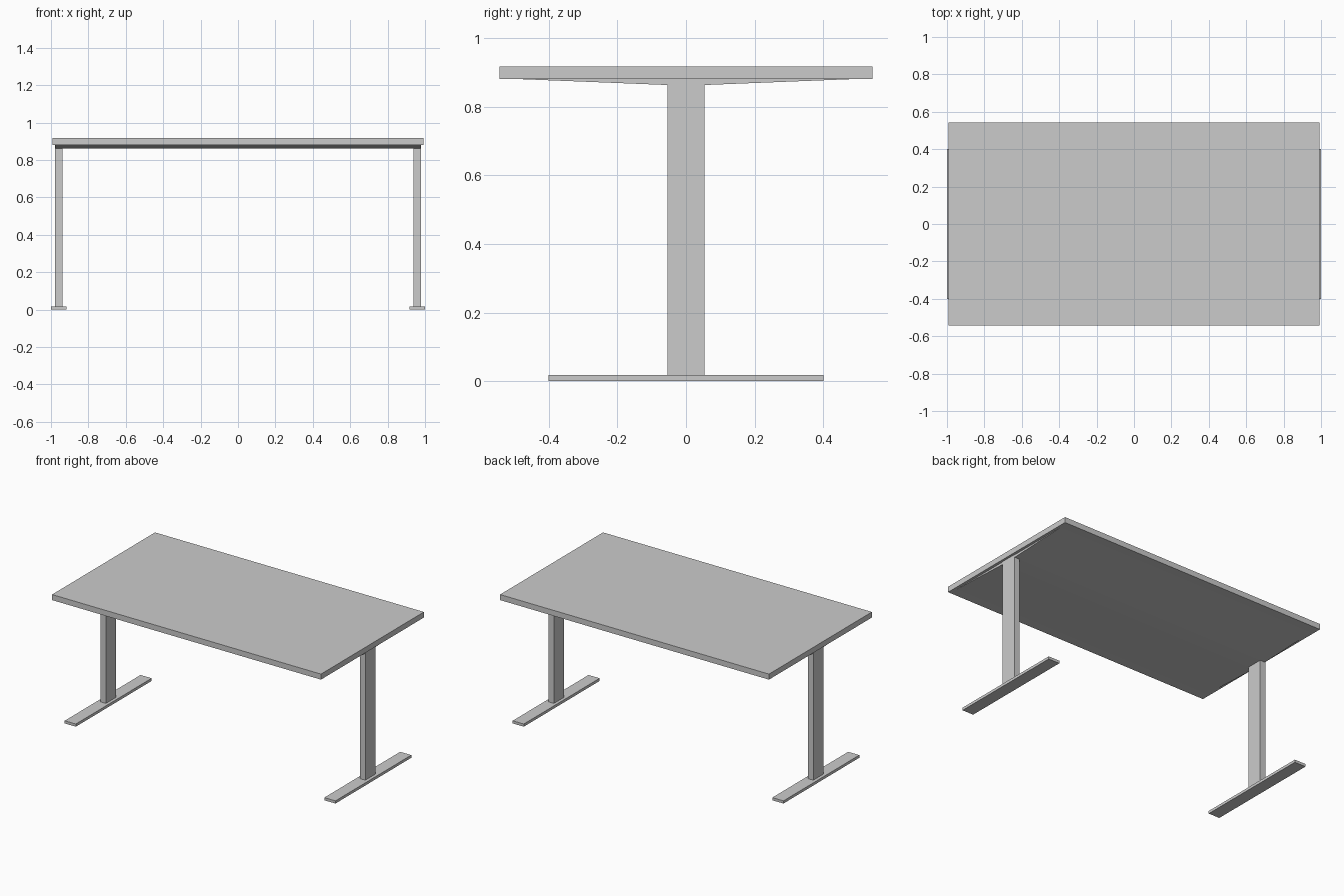
import bpy

if "Cube" in bpy.data.objects:
    bpy.data.objects.remove(bpy.data.objects["Cube"])


def prism(name, profile, x0, x1):
    """Extrude a (y, z) profile along x."""
    n = len(profile)
    verts = [(x, y, z) for x in (x0, x1) for y, z in profile]
    faces = [tuple(reversed(range(n))), tuple(range(n, 2 * n))]
    faces += [(i, (i + 1) % n, n + (i + 1) % n, n + i) for i in range(n)]
    mesh = bpy.data.meshes.new(name)
    mesh.from_pydata(verts, [], faces)
    obj = bpy.data.objects.new(name, mesh)
    bpy.context.collection.objects.link(obj)
    return obj


def box(name, x0, x1, half_y, z0, z1):
    return prism(name, [(-half_y, z0), (half_y, z0), (half_y, z1), (-half_y, z1)], x0, x1)


# Table top
box("table_top", -0.993, 0.993, 0.543, 0.88, 0.917)

# Shallow tapered support under the top
prism("tapered_support",
      [(-0.48, 0.88), (-0.054, 0.863), (0.054, 0.863), (0.48, 0.88)], -0.975, 0.975)

# Pedestal legs and floor feet at both ends
for side, s in (("left", -1), ("right", 1)):
    xs = sorted((s * 0.938, s * 0.978))
    box(f"{side}_leg", *xs, 0.054, 0.018, 0.88)
    xs = sorted((s * 0.918, s * 1.0))
    box(f"{side}_foot", *xs, 0.4, 0.0, 0.018)
